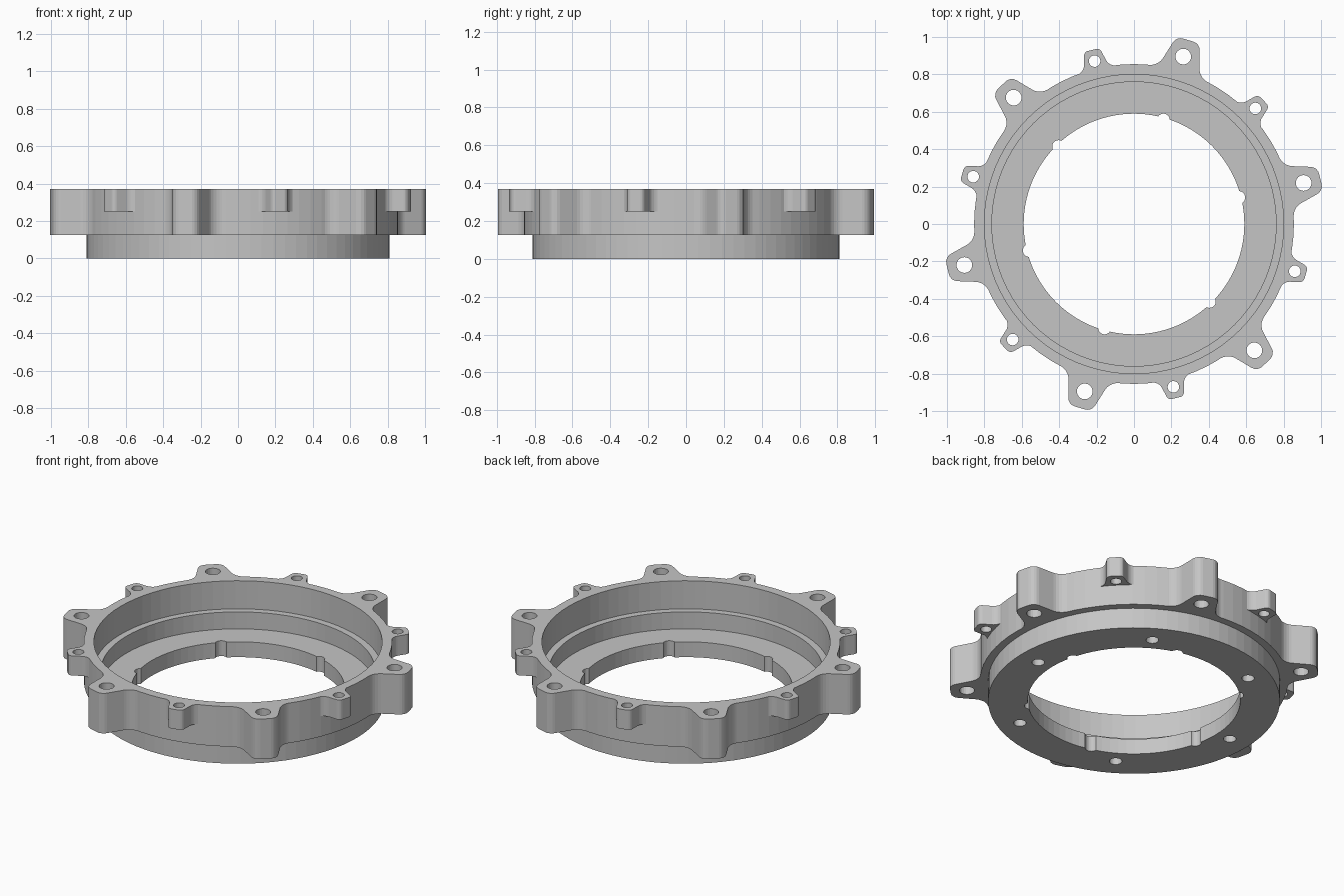
import bpy, bmesh, math
from mathutils import Matrix

old = bpy.data.objects.get("Cube")
if old:
    bpy.data.objects.remove(old)

grey = bpy.data.materials.new("machined_grey")
grey.use_nodes = True
GREY = (0.56, 0.56, 0.56, 1)
grey.diffuse_color = GREY
grey.node_tree.nodes["Principled BSDF"].inputs["Base Color"].default_value = GREY

START = 13.6   # direction of the first large lug, degrees
TOP, FLANGE = 0.37, 0.125


def add_object(name, bm):
    bmesh.ops.recalc_face_normals(bm, faces=bm.faces)
    mesh = bpy.data.meshes.new(name)
    bm.to_mesh(mesh)
    bm.free()
    mesh.materials.append(grey)
    obj = bpy.data.objects.new(name, mesh)
    bpy.context.collection.objects.link(obj)
    return obj


def six_turns(first):
    return [Matrix.Rotation(math.radians(first + 60 * k), 4, 'Z') for k in range(6)]


def add_lugs(bm, half, rounding, inner, z0, first):
    """Six flared prisms; half is one side of the outline as (radial, sideways)."""
    # outline with rounded roots and tip corners
    flat = bmesh.new()
    outline = [(inner, 0)] + half + [(u, -v) for u, v in reversed(half)]
    corners = [flat.verts.new((u, v, 0)) for u, v in outline]
    flat.faces.new(corners)
    bmesh.ops.bevel(flat, geom=corners[2:6], offset=rounding, segments=4,
                    profile=0.5, affect='VERTICES')
    flat.faces.ensure_lookup_table()
    rounded = [v.co.copy() for v in flat.faces[0].verts]
    flat.free()
    # one closed prism per turn
    for turn in six_turns(first):
        low, high = [[bm.verts.new(turn @ p + turn.to_3x3().col[2] * z) for p in rounded]
                     for z in (z0, TOP)]
        bm.faces.new(low)
        bm.faces.new(high)
        for i in range(len(low)):
            bm.faces.new((low[i - 1], low[i], high[i], high[i - 1]))


def add_holes(bm, dist, radius, z0, z1, first):
    for turn in six_turns(first):
        place = turn @ Matrix.Translation((dist, 0, (z0 + z1) / 2))
        bmesh.ops.create_cone(bm, cap_ends=True, segments=24, radius1=radius,
                              radius2=radius, depth=z1 - z0, matrix=place)


def apply_boolean(obj, tool, operation):
    tool.hide_render = True
    mod = obj.modifiers.new(operation.lower(), 'BOOLEAN')
    mod.object, mod.operation, mod.solver = tool, operation, 'EXACT'
    bpy.context.view_layer.objects.active = obj
    bpy.ops.object.modifier_apply(modifier=mod.name)
    bpy.data.objects.remove(tool)


# Stepped ring, spun from its cross-section
section = [(0.59, 0), (0.81, 0), (0.81, FLANGE), (0.855, FLANGE), (0.855, TOP),
           (0.80, TOP), (0.80, 0.198), (0.76, 0.198), (0.76, 0.094), (0.59, 0.094)]
bm = bmesh.new()
pts = [bm.verts.new((r, 0, z)) for r, z in section]
edges = [bm.edges.new((pts[i - 1], pts[i])) for i in range(len(pts))]
bmesh.ops.spin(bm, geom=pts + edges, cent=(0, 0, 0), axis=(0, 0, 1),
               angle=math.tau, steps=80, use_merge=True)
bmesh.ops.remove_doubles(bm, verts=bm.verts, dist=0.0001)
ring = add_object("adapter_ring", bm)

# Full-height large lugs and shallow small lugs
bm = bmesh.new()
add_lugs(bm, [(0.835, 0.17), (0.858, 0.112), (1.025, 0.065)], 0.035, 0.822, FLANGE, START)
add_lugs(bm, [(0.845, 0.10), (0.866, 0.066), (0.957, 0.043)], 0.02, 0.83, 0.25, START + 30)
apply_boolean(ring, add_object("mounting_lugs", bm), 'UNION')

# Lug holes, bore notches and blind holes in the underside
bm = bmesh.new()
add_holes(bm, 0.933, 0.042, 0.05, 0.45, START)
add_holes(bm, 0.896, 0.031, 0.2, 0.45, START + 30)
add_holes(bm, 0.578, 0.034, -0.05, 0.15, START + 0.6)
add_holes(bm, 0.68, 0.035, -0.05, 0.06, START + 45)
apply_boolean(ring, add_object("hole_cutters", bm), 'DIFFERENCE')
